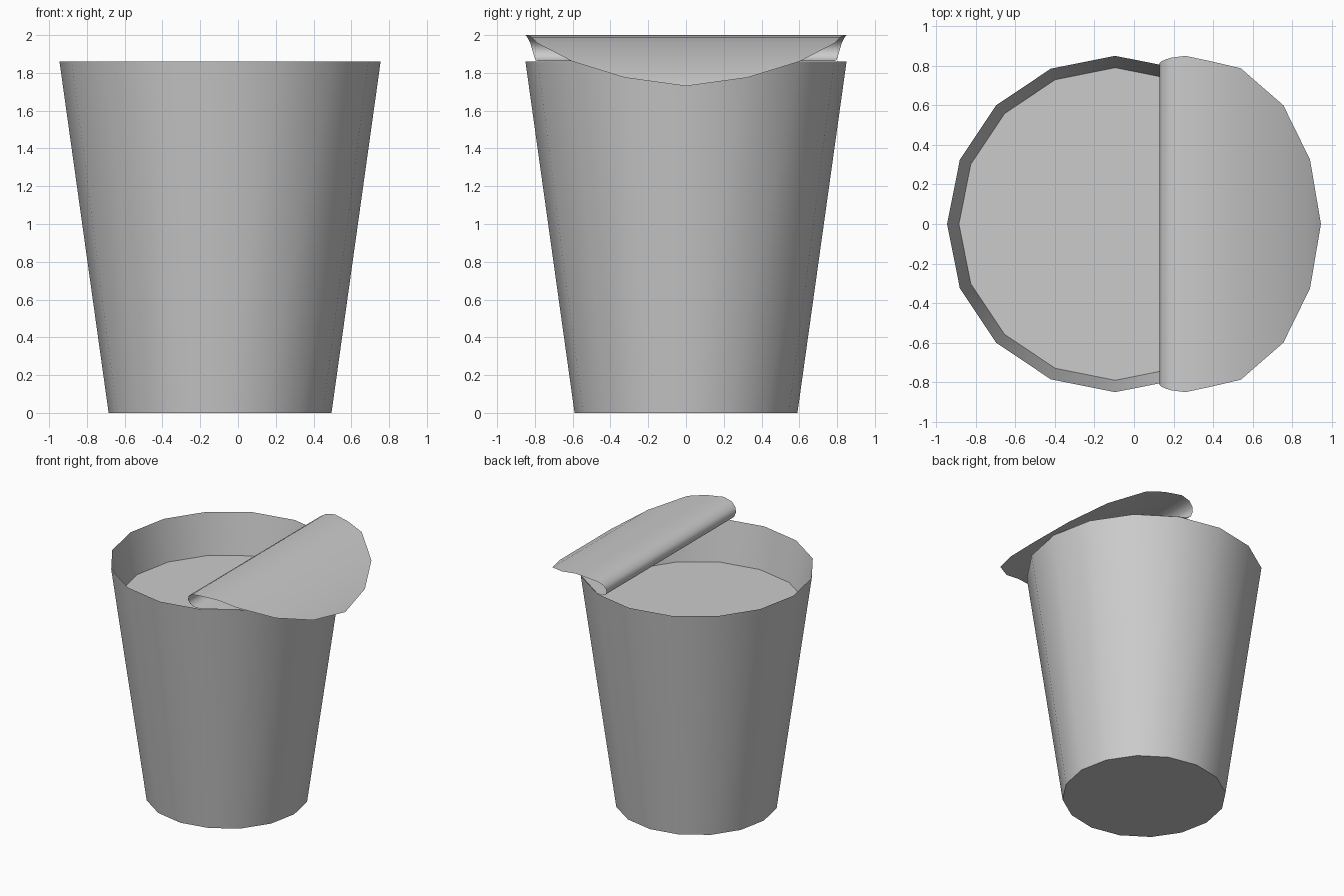
import bpy, bmesh, math

SIDES = 16
CENTRE_X = -0.095
RIM_Z = 1.86

cube = bpy.data.objects.get("Cube")
if cube:
    bpy.data.objects.remove(cube, do_unlink=True)

grey = bpy.data.materials.new("plain_grey")
grey.use_nodes = True
colour = (0.6, 0.6, 0.6, 1)
grey.diffuse_color = colour
grey.node_tree.nodes["Principled BSDF"].inputs["Base Color"].default_value = colour


def finish(bm, name, angle):
    """Turn a bmesh into a shaded object."""
    mesh = bpy.data.meshes.new(name)
    bm.to_mesh(mesh)
    bm.free()
    mesh.materials.append(grey)
    obj = bpy.data.objects.new(name, mesh)
    bpy.context.collection.objects.link(obj)
    bpy.ops.object.select_all(action="DESELECT")
    obj.select_set(True)
    bpy.context.view_layer.objects.active = obj
    bpy.ops.object.shade_smooth_by_angle(angle=math.radians(angle))
    return obj


def ring(bm, radius, z):
    turn = 2 * math.pi / SIDES
    return [bm.verts.new((CENTRE_X + radius * math.cos(i * turn),
                          radius * math.sin(i * turn), z)) for i in range(SIDES)]


# Cup: base, tapered outer wall, inner wall and the level filling
bm = bmesh.new()
rings = [ring(bm, r, z) for r, z in ((0.59, 0), (0.85, RIM_Z), (0.79, 1.54))]
for low, high in zip(rings, rings[1:]):
    for i in range(SIDES):
        j = (i + 1) % SIDES
        bm.faces.new((low[i], low[j], high[j], high[i]))
bm.faces.new(reversed(rings[0]))
bm.faces.new(rings[-1])
finish(bm, "cup", 40)

# Lid: a round sheet peeled back on itself; rows of (x, z, half width)
rows = [
    (0.75, 1.862, 0), (0.685, 1.862, 0.325), (0.505, 1.862, 0.60),
    (0.23, 1.862, 0.785),
    (0.175, 1.868, 0.797), (0.14, 1.89, 0.805), (0.13, 1.925, 0.815),
    (0.143, 1.96, 0.825), (0.185, 1.988, 0.84), (0.26, 2.0, 0.85),
    (0.40, 1.99, 0.82), (0.54, 1.957, 0.787), (0.755, 1.86, 0.60),
    (0.89, 1.775, 0.325), (0.945, 1.73, 0),
]
bm = bmesh.new()
pairs = []
for x, z, half in rows:
    a = bm.verts.new((x, -half, z))
    b = bm.verts.new((x, half, z)) if half else a
    pairs.append((a, b))
for (a, b), (c, d) in zip(pairs, pairs[1:]):
    bm.faces.new(list(dict.fromkeys((a, c, d, b))))
finish(bm, "peeled_lid", 50)
